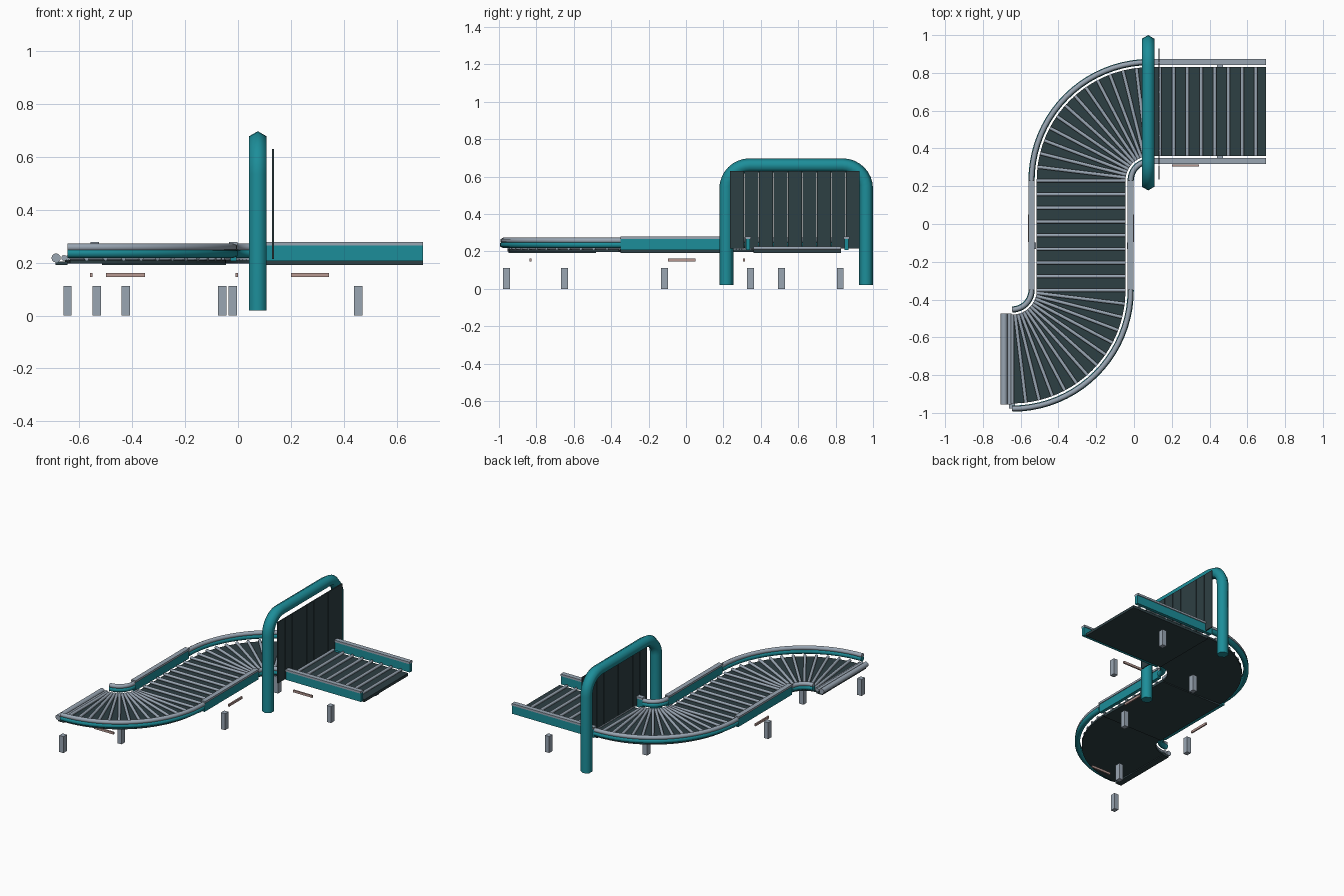
import bpy, bmesh, math
from mathutils import Vector

if "Cube" in bpy.data.objects:
    bpy.data.objects.remove(bpy.data.objects["Cube"])


def material(name, rgb):
    m = bpy.data.materials.new(name)
    m.diffuse_color = (*rgb, 1)
    m.use_nodes = True
    m.node_tree.nodes["Principled BSDF"].inputs["Base Color"].default_value = m.diffuse_color
    return m


TEAL = material("teal paint", (0.012, 0.27, 0.32))
STEEL = material("steel grey", (0.32, 0.38, 0.45))
DARK = material("dark rubber", (0.027, 0.05, 0.057))
TAN = material("dusty tan", (0.48, 0.32, 0.29))
Z, X = Vector((0, 0, 1)), Vector((1, 0, 0))


def sweep(name, paths, profile, mat, normal=Z, smooth=False):
    """Sweep a closed (side, normal) profile along each planar path."""
    bm = bmesh.new()
    n = len(profile)
    for path in paths:
        pts = [Vector(p) for p in path]
        rings = []
        for i, p in enumerate(pts):
            t = (pts[min(i + 1, len(pts) - 1)] - pts[max(i - 1, 0)]).normalized()
            side = normal.cross(t)
            rings.append([bm.verts.new(p + side * a + normal * b) for a, b in profile])
        for r, s in zip(rings, rings[1:]):
            for k in range(n):
                bm.faces.new((r[k], r[(k + 1) % n], s[(k + 1) % n], s[k]))
        bm.faces.new(rings[0][::-1])
        bm.faces.new(rings[-1])
    bmesh.ops.recalc_face_normals(bm, faces=bm.faces)
    me = bpy.data.meshes.new(name)
    bm.to_mesh(me)
    bm.free()
    me.materials.append(mat)
    ob = bpy.data.objects.new(name, me)
    bpy.context.collection.objects.link(ob)
    if smooth:
        bpy.ops.object.select_all(action='DESELECT')
        ob.select_set(True)
        bpy.context.view_layer.objects.active = ob
        bpy.ops.object.shade_smooth_by_angle(angle=math.radians(65))
    return ob


def ngon(r, n, start=math.pi / 2):
    return [(r * math.cos(start + 2 * math.pi * k / n),
             r * math.sin(start + 2 * math.pi * k / n)) for k in range(n)]


def rect(w, h):
    return [(-w / 2, -h / 2), (w / 2, -h / 2), (w / 2, h / 2), (-w / 2, h / 2)]


def box(name, x0, x1, y0, y1, z0, z1, mat):
    ym, zm = (y0 + y1) / 2, (z0 + z1) / 2
    return sweep(name, [[(x0, ym, zm), (x1, ym, zm)]], rect(y1 - y0, z1 - z0), mat)


def arc(c, r, a0, a1, z, n=20):
    return [(c[0] + r * math.cos(math.radians(a0 + (a1 - a0) * i / n)),
             c[1] + r * math.sin(math.radians(a0 + (a1 - a0) * i / n)), z) for i in range(n + 1)]


R, RAIL, BED = 0.365, 0.2625, 0.235      # bend radius, rail offset, bed half width
UP, LOW = (0.085, 0.23), (-0.645, -0.35)  # bend centres
MIDX, TOPY = UP[0] - R, UP[1] + R
ROLL_Z, ROLLER = 0.218, ngon(0.0095, 10)

# Straight sections: bed, side beams, caps
straights = {
    "middle": lambda o, z: [(MIDX + o, LOW[1], z), (MIDX + o, UP[1], z)],
    "exit": lambda o, z: [(UP[0], TOPY + o, z), (0.70, TOPY + o, z)],
}
for name, line in straights.items():
    sweep(name + "_bed", [line(0, 0.2)], rect(2 * BED, 0.018), DARK)
    sweep(name + "_side_beams", [line(s * RAIL, 0.236) for s in (-1, 1)], rect(0.022, 0.058), TEAL)
    sweep(name + "_rail_caps", [line(s * RAIL, 0.272) for s in (-1, 1)], rect(0.032, 0.014), STEEL)

sweep("middle_rollers",
      [[(MIDX - BED, y, ROLL_Z), (MIDX + BED, y, ROLL_Z)]
       for y in (LOW[1] + 0.0725 * k for k in range(9))], ROLLER, STEEL, smooth=True)
sweep("exit_rollers",
      [[(x, TOPY - BED, ROLL_Z), (x, TOPY + BED, ROLL_Z)]
       for x in (0.645 - 0.0725 * k for k in range(8))], ROLLER, STEEL, smooth=True)

# Curved sections: bed, tube rails and fanned rollers
for name, c, a0, a1 in (("upper_bend", UP, 180, 90), ("lower_bend", LOW, 0, -90)):
    sweep(name + "_bed", [arc(c, R, a0, a1, 0.204)], rect(2 * BED, 0.014), DARK)
    radii = (R - RAIL, R + RAIL)
    sweep(name + "_side_tubes", [arc(c, r, a0, a1, 0.236) for r in radii],
          ngon(0.019, 6), TEAL, smooth=True)
    sweep(name + "_rail_caps", [arc(c, r, a0, a1, 0.258) for r in radii],
          ngon(0.0155, 6), STEEL, smooth=True)
    fan = []
    for k in range(1, 14):
        a = math.radians(a0 + (a1 - a0) * k / 13)
        fan.append([(c[0] + r * math.cos(a), c[1] + r * math.sin(a), ROLL_Z)
                    for r in (R - BED, R + BED)])
    sweep(name + "_rollers", fan, ROLLER, STEEL, smooth=True)

# Entry end: short bed lip and large roller
ey = LOW[1] - R
box("entry_lip", -0.69, -0.645, ey - BED, ey + BED, 0.191, 0.205, DARK)
sweep("entry_roller", [[(-0.688, ey - 0.24, 0.218), (-0.688, ey + 0.24, 0.218)]],
      ngon(0.0175, 12), STEEL, smooth=True)
sweep("entry_small_roller", [[(-0.658, ey - 0.24, ROLL_Z), (-0.658, ey + 0.24, ROLL_Z)]],
      ngon(0.011, 10), STEEL, smooth=True)

# Scanner arch: hexagonal tube with rounded corners
y0, y1, top, cr, ax = 0.2155, 0.9625, 0.66, 0.125, 0.075
path = [(ax, y0, 0.02)]
for cy, start in ((y0 + cr, 180), (y1 - cr, 90)):
    for k in range(9):
        a = math.radians(start - 90 * k / 8)
        path.append((ax, cy + cr * math.cos(a), top - cr + cr * math.sin(a)))
path.append((ax, y1, 0.02))
sweep("arch", [path], ngon(0.0375, 6, 0), TEAL, normal=X, smooth=True)

# Curtain strips hanging behind the arch
for k in range(9):
    y = 0.235 + 0.0773 * k
    box(f"curtain_strip_{k + 1}", 0.129, 0.136, y + 0.0015, y + 0.0755, 0.215, 0.63, DARK)

# Feet
feet = [(-0.645, -0.96), (-0.425, -0.65), (-0.535, -0.115), (-0.02, -0.115),
        (-0.06, 0.51), (0.455, 0.345), (0.455, 0.825)]
for k, (x, y) in enumerate(feet):
    box(f"foot_{k + 1}", x - 0.016, x + 0.016, y - 0.018, y + 0.018, 0, 0.112, STEEL)

# Small marker bars beside the sections
box("lower_bar", -0.50, -0.352, -0.836, -0.826, 0.146, 0.161, TAN)
box("exit_bar", 0.20, 0.345, 0.305, 0.315, 0.146, 0.161, TAN)
for name, x in (("left_bar", -0.555), ("right_bar", -0.005)):
    box(name, x - 0.005, x + 0.005, -0.095, 0.05, 0.146, 0.161, TAN)
